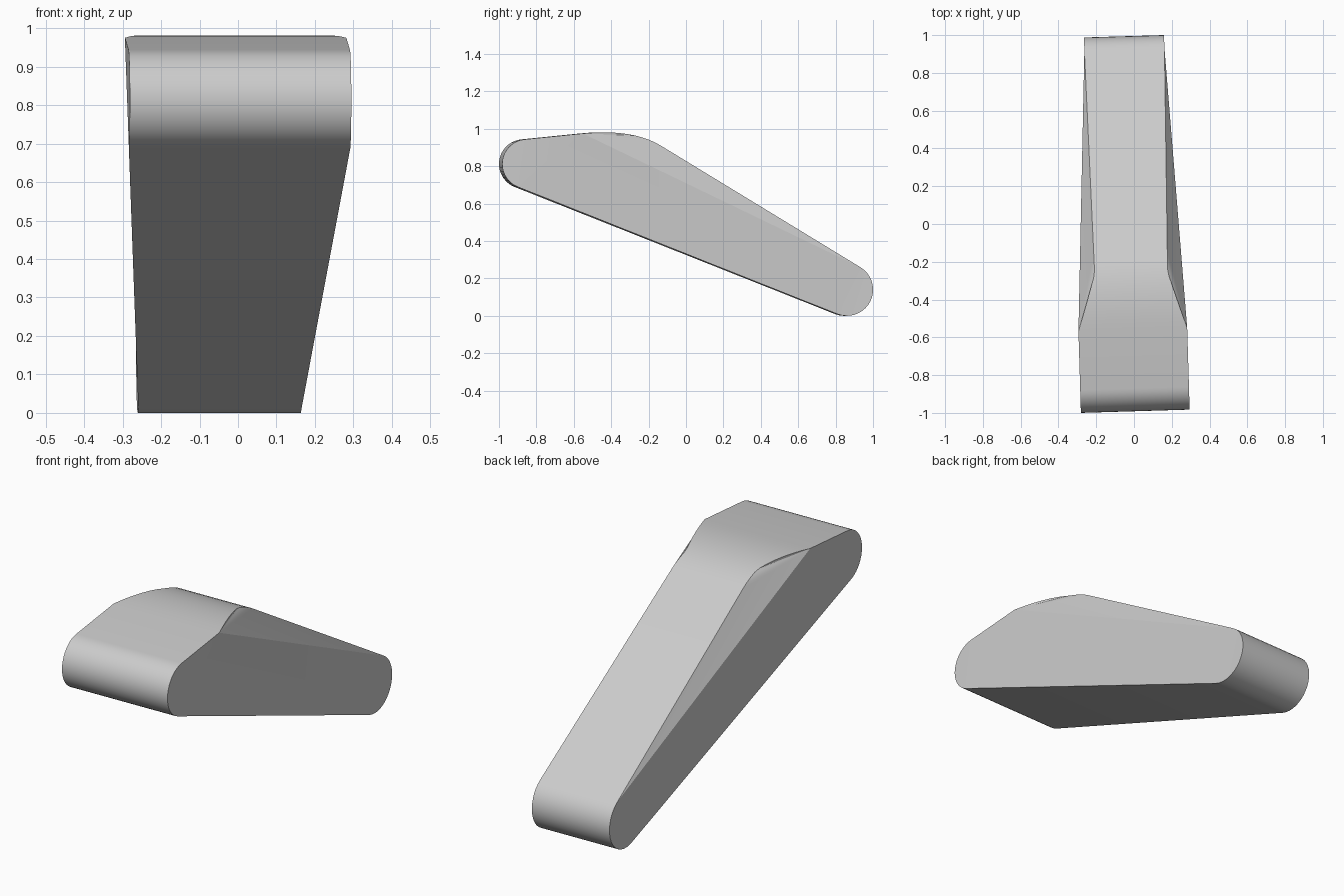
import bpy, bmesh
from math import radians, sin, cos
from mathutils import Vector, Matrix

cube = bpy.data.objects.get("Cube")
if cube:
    bpy.data.objects.remove(cube, do_unlink=True)

grey = bpy.data.materials.new("light_grey")
grey.use_nodes = True
grey.diffuse_color = (0.6, 0.6, 0.6, 1)
grey.node_tree.nodes["Principled BSDF"].inputs["Base Color"].default_value = (0.6, 0.6, 0.6, 1)

STEPS = 18
CURVE = 10


def arc(cy, cz, r, start, end):
    """Points (y, z) along a circular arc, angles in degrees."""
    angles = [radians(start + (end - start) * i / STEPS) for i in range(STEPS + 1)]
    return [Vector((cy + r * cos(a), cz + r * sin(a))) for a in angles]


def bend(a, b, c):
    """Quadratic curve from a to c, pulled towards b."""
    ts = [i / CURVE for i in range(CURVE + 1)]
    return [a * (1 - t) ** 2 + b * 2 * t * (1 - t) + c * t * t for t in ts]


# Side profile: rounded nose, curved shoulder, rounded tail
nose = arc(-0.859, 0.812, 0.132, 248.5, 95.2)
shoulder = bend(Vector((-0.56, 0.975)), Vector((-0.291, 1.002)), Vector((-0.14, 0.91)))
tail = arc(0.855, 0.14, 0.14, 58.7, -111.5)
profile = nose + shoulder + tail

NOSE_W, WAIST_W, TAIL_W = 0.288, 0.193, 0.212


def half_width(i, y):
    """Full at the nose, pinched after the shoulder, then widening to the tail."""
    if i <= len(nose):
        return NOSE_W
    if i >= len(nose) + len(shoulder):
        return TAIL_W
    if y < -0.26:
        return NOSE_W + (WAIST_W - NOSE_W) * (y + 0.56) / 0.30
    return WAIST_W + (TAIL_W - WAIST_W) * (y + 0.26) / 1.19


bm = bmesh.new()
sides = []
for s in (-1, 1):
    sides.append([bm.verts.new((s * half_width(i, p.x), p.x, p.y))
                  for i, p in enumerate(profile)])

# Skin wrapped around the profile
n = len(profile)
left, right = sides
for i in range(n):
    j = (i + 1) % n
    bm.faces.new((left[i], left[j], right[j], right[i]))

# Side panels with a crease running from the shoulder to the tail
kink = len(nose)
tail_start = kink + len(shoulder)
for v in sides:
    bm.faces.new(v[:kink + 1])
    bm.faces.new((v[kink], v[n - 1], v[0]))
    bm.faces.new((v[kink], v[tail_start], v[n - 1]))
    bm.faces.new(v[tail_start:])
    for i in range(kink + 1, tail_start):
        bm.faces.new((v[kink], v[i], v[i + 1]))

bmesh.ops.recalc_face_normals(bm, faces=bm.faces)
bm.transform(Matrix.Translation((-0.023, 0, 0)))
bm.transform(Matrix.Rotation(0.03, 4, 'Z'))

mesh = bpy.data.meshes.new("tapered_body")
bm.to_mesh(mesh)
bm.free()
mesh.materials.append(grey)
body = bpy.data.objects.new("tapered_body", mesh)
bpy.context.collection.objects.link(body)

# Smooth the rounded ends, keep the panel edges sharp
bpy.ops.object.select_all(action='DESELECT')
body.select_set(True)
bpy.context.view_layer.objects.active = body
bpy.ops.object.shade_smooth_by_angle(angle=radians(30))
